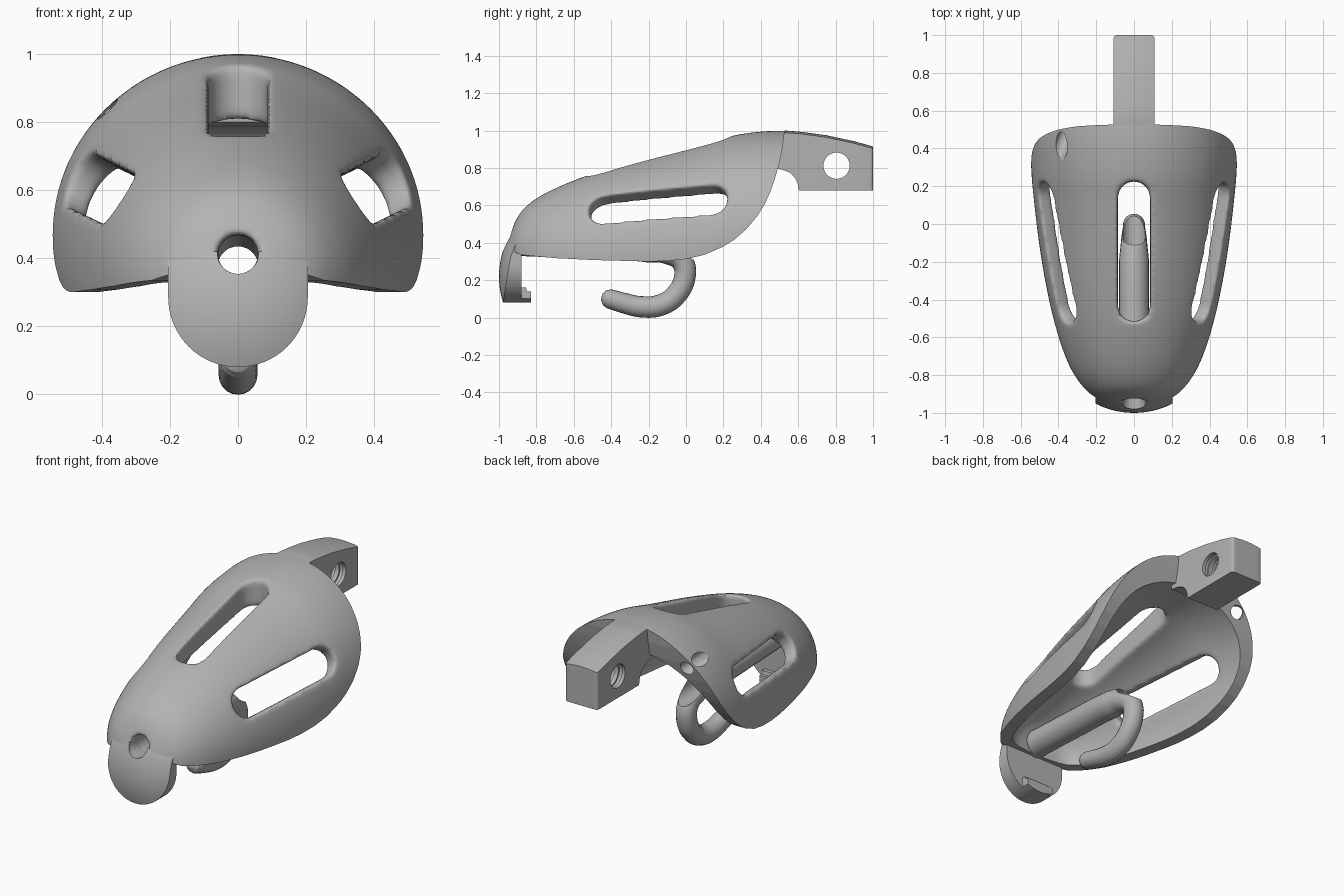
import bpy, bmesh, math
from mathutils import Vector

if "Cube" in bpy.data.objects:
    bpy.data.objects.remove(bpy.data.objects["Cube"])

grey = bpy.data.materials.new("plain_grey")
grey.use_nodes = True
COLOUR = (0.45, 0.45, 0.45, 1)
grey.diffuse_color = COLOUR
grey.node_tree.nodes["Principled BSDF"].inputs["Base Color"].default_value = COLOUR

X, Y, Z = Vector((1, 0, 0)), Vector((0, 1, 0)), Vector((0, 0, 1))


def finish(name, bm):
    bmesh.ops.remove_doubles(bm, verts=bm.verts, dist=1e-5)
    bmesh.ops.recalc_face_normals(bm, faces=bm.faces)
    mesh = bpy.data.meshes.new(name)
    bm.to_mesh(mesh)
    bm.free()
    obj = bpy.data.objects.new(name, mesh)
    bpy.context.collection.objects.link(obj)
    mesh.materials.append(grey)
    return obj


def prism(name, pts, u, v, n, start, end, origin=Vector()):
    """Extrude a 2D outline in the u, v plane along n."""
    bm = bmesh.new()
    face = bm.faces.new([bm.verts.new(origin + u * a + v * b + n * start) for a, b in pts])
    ext = bmesh.ops.extrude_face_region(bm, geom=[face])["geom"]
    bmesh.ops.translate(bm, vec=n * (end - start),
                        verts=[g for g in ext if isinstance(g, bmesh.types.BMVert)])
    return finish(name, bm)


def arc(cx, cy, r, a0, a1, n=16):
    angles = [math.radians(a0 + (a1 - a0) * i / n) for i in range(n + 1)]
    return [(cx + r * math.cos(a), cy + r * math.sin(a)) for a in angles]


def rod_cutter(p, q, r):
    """Round drill running from p to q."""
    p, q = Vector(p), Vector(q)
    n = (q - p).normalized()
    u = n.cross(X if abs(n.x) < 0.9 else Y).normalized()
    return prism("drill", arc(0, 0, r, 0, 352.5, 47), u, n.cross(u), n, 0, (q - p).length, p)


def slot_cutter(p, q, r, out, start, end):
    """Stadium cutter whose rounded ends sit around p and q."""
    p, q = Vector(p), Vector(q)
    u = (q - p).normalized()
    n = (out - u * out.dot(u)).normalized()
    length = (q - p).length
    pts = arc(0, 0, r, 90, 270) + arc(length, 0, r, -90, 90)
    return prism("slot", pts, u, n.cross(u), n, start, end, p)


def modify(obj, kind, **settings):
    mod = obj.modifiers.new(kind, kind)
    for key, value in settings.items():
        setattr(mod, key, value)
    bpy.context.view_layer.update()
    graph = bpy.context.evaluated_depsgraph_get()
    mesh = bpy.data.meshes.new_from_object(obj.evaluated_get(graph))
    obj.modifiers.clear()
    obj.data = mesh
    mesh.materials.clear()
    mesh.materials.append(grey)


def combine(obj, other, operation="DIFFERENCE"):
    modify(obj, "BOOLEAN", operation=operation, object=other, solver="EXACT")
    bpy.data.objects.remove(other)


def loft(name, sections):
    """Elliptical rings along y: (y, half width, top, centre height)."""
    bm = bmesh.new()
    n, rings = 32, []
    for y, w, top, c in sections:
        rings.append([bm.verts.new((a, y, b * (top - c) + c))
                      for a, b in [(w * math.cos(i * math.tau / n), math.sin(i * math.tau / n))
                                   for i in range(n)]])
    for r0, r1 in zip(rings, rings[1:]):
        for i in range(n):
            bm.faces.new((r0[i], r0[(i + 1) % n], r1[(i + 1) % n], r1[i]))
    for ring in (rings[0], rings[-1]):
        bm.faces.new(ring)
    obj = finish(name, bm)
    modify(obj, "SUBSURF", levels=2)
    return obj


def bore():
    return rod_cutter((0, -1.2, 0.424), (0, 0.3, 0.356), 0.06)


# Domed shell: outer loft minus a thinner inner loft
outer = [(-0.972, 0.06, 0.385, 0.34), (-0.95, 0.14, 0.43, 0.34), (-0.92, 0.21, 0.505, 0.34),
         (-0.88, 0.26, 0.58, 0.34), (-0.8, 0.322, 0.643, 0.335), (-0.7, 0.37, 0.695, 0.33),
         (-0.55, 0.418, 0.758, 0.33), (-0.4, 0.455, 0.805, 0.33), (-0.2, 0.493, 0.862, 0.34),
         (0, 0.52, 0.91, 0.36), (0.15, 0.536, 0.95, 0.39), (0.25, 0.547, 0.98, 0.42),
         (0.4, 0.553, 1.0, 0.45), (0.5, 0.553, 1.004, 0.46), (0.65, 0.545, 1.0, 0.46),
         (0.7, 0.54, 0.99, 0.46)]
inner = [(y + 0.02, w - 0.07, t - 0.11 - min(0.055, 0.07 * max(0, y + 0.5)), c)
         for y, w, t, c in outer[3:]]
inner.append((0.9,) + inner[-1][1:])
shell = loft("shell", outer)
combine(shell, loft("hollow", inner))

# Long openings: one on top, one on each side
combine(shell, slot_cutter((0, -0.43, 0), (0, 0.14, 0), 0.086, Z, 0.55, 1.3))
for s in (-1, 1):
    out = Vector((s * math.cos(math.radians(31)), 0, math.sin(math.radians(31))))
    combine(shell, slot_cutter((s * 0.335, -0.43, 0.565), (s * 0.45, 0.14, 0.622),
                               0.085, out, -0.22, 0.3))
combine(shell, bore())

# Soften the opening edges, then trim the rim crisply
modify(shell, "REMESH", mode="VOXEL", voxel_size=0.011)
modify(shell, "SMOOTH", factor=0.5, iterations=22)
rim = [(-1.2, 0.37), (-0.95, 0.365), (-0.88, 0.335), (-0.7, 0.318), (-0.5, 0.308), (-0.2, 0.30),
       (-0.1, 0.303), (0, 0.313), (0.1, 0.336), (0.2, 0.38), (0.26, 0.418), (0.32, 0.47),
       (0.38, 0.54), (0.42, 0.605), (0.45, 0.67), (0.475, 0.74), (0.5, 0.83), (0.517, 0.91),
       (0.53, 1.02), (0.53, 1.3), (1.5, 1.3), (1.5, -0.5), (-1.2, -0.5)]
combine(shell, prism("rim_trim", rim, Y, Z, X, -1, 1))

# Slanted hole through one side of the rim
mouth, slant = Vector((-0.385, 0.41, 0.84)), Vector((0.35, 0.86, -0.36))
combine(shell, rod_cutter(mouth - slant * 0.25, mouth + slant * 0.4, 0.041))


def tab_outline(start, end):
    return prism("front_tab", [(0.205, 0.42), (-0.205, 0.42)] + arc(0, 0.285, 0.205, 180, 360, 32),
                 X, Z, Y, start, end)


# Rounded tab under the nose, with a bulging front face and a catch behind
tab = tab_outline(-1.1, -0.88)
bm = bmesh.new()
bmesh.ops.create_uvsphere(bm, u_segments=96, v_segments=64, radius=0.45)
bmesh.ops.translate(bm, verts=bm.verts, vec=(0, -0.55, 0.22))
combine(tab, finish("bulge", bm), "INTERSECT")
combine(tab, bore())
nub = prism("tab_nub", [(-0.89, 0.07), (-0.83, 0.07), (-0.83, 0.14), (-0.85, 0.14),
                        (-0.855, 0.16), (-0.89, 0.16)], Y, Z, X, -0.09, 0.09)
combine(nub, tab_outline(-1, -0.7), "INTERSECT")

# Hollow tube that narrows into a hook
path = [(-0.9, 0.41, 1), (-0.5, 0.393, 1), (-0.2, 0.375, 1), (-0.09, 0.352, 0.86),
        (-0.02, 0.3, 0.74), (-0.006, 0.22, 0.72), (-0.06, 0.115, 0.72), (-0.14, 0.066, 0.72),
        (-0.24, 0.058, 0.71), (-0.34, 0.08, 0.68), (-0.41, 0.1, 0.65), (-0.435, 0.105, 0.52),
        (-0.452, 0.108, 0.2)]
curve = bpy.data.curves.new("hook_path", "CURVE")
curve.dimensions = "3D"
curve.bevel_depth, curve.bevel_resolution = 0.08, 8
curve.use_fill_caps = True
curve.resolution_u = 8
spline = curve.splines.new("BEZIER")
spline.bezier_points.add(len(path) - 1)
for point, (y, z, r) in zip(spline.bezier_points, path):
    point.co, point.radius = (0, y, z), r
    point.handle_left_type = point.handle_right_type = "AUTO"
guide = bpy.data.objects.new("hook_path", curve)
bpy.context.collection.objects.link(guide)
bpy.context.view_layer.update()
bm = bmesh.new()
bm.from_mesh(bpy.data.meshes.new_from_object(
    guide.evaluated_get(bpy.context.evaluated_depsgraph_get())))
bpy.data.objects.remove(guide)
hook = finish("tube_hook", bm)
combine(hook, bore())

# Rear mounting block: arched top, rounded end corners
block = prism("rear_block", [(0.46, 0.8), (0.52, 0.79)] + arc(0.5, 0.69, 0.1, 78, 0, 10)
              + [(0.605, 0.68), (1, 0.68), (1, 0.915), (0.9, 0.943), (0.75, 0.975),
                 (0.62, 0.993), (0.53, 1.0), (0.46, 0.985)], Y, Z, X, -0.108, 0.108)
bm = bmesh.new()
bm.from_mesh(block.data)
for i in range(-2, 3):
    bmesh.ops.bisect_plane(bm, geom=bm.verts[:] + bm.edges[:] + bm.faces[:],
                           plane_co=X * i * 0.036, plane_no=X)
for v in bm.verts:
    if v.co.z > 0.9:
        v.co.z -= 0.95 * v.co.x ** 2
corners = [e for e in bm.edges if all(v.co.y > 0.99 and abs(v.co.x) > 0.1 for v in e.verts)]
bmesh.ops.bevel(bm, geom=corners, offset=0.015, segments=3, affect="EDGES", profile=0.5)
bm.to_mesh(block.data)
bm.free()

# Cross hole with thread ridges
combine(block, rod_cutter((-0.3, 0.805, 0.812), (0.3, 0.805, 0.812), 0.07))
for x in (-0.075, -0.025, 0.025, 0.075):
    combine(block, rod_cutter((x - 0.012, 0.805, 0.812), (x + 0.012, 0.805, 0.812), 0.08))

for obj in (shell, tab, nub, hook, block):
    bpy.ops.object.select_all(action="DESELECT")
    obj.select_set(True)
    bpy.context.view_layer.objects.active = obj
    bpy.ops.object.shade_smooth_by_angle(angle=math.radians(40))
